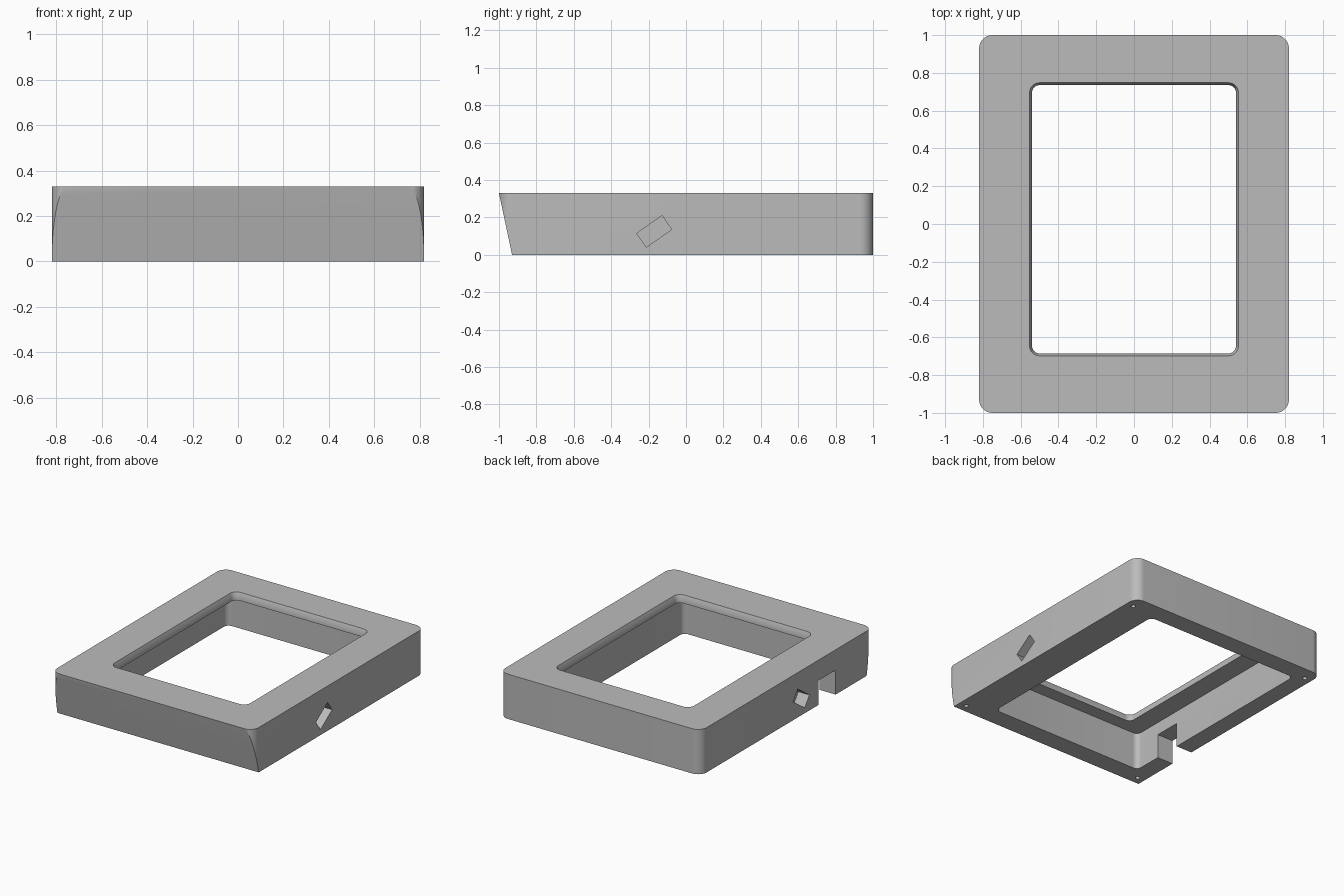
import bpy, bmesh, math
from mathutils import Matrix, Vector

old = bpy.data.objects.get("Cube")
if old:
    bpy.data.objects.remove(old, do_unlink=True)

HEIGHT = 0.33
grey = bpy.data.materials.new("plain grey")
grey.use_nodes = True
grey.diffuse_color = (0.5, 0.5, 0.5, 1)
grey.node_tree.nodes["Principled BSDF"].inputs["Base Color"].default_value = (0.5, 0.5, 0.5, 1)


def make_object(name, bm):
    bmesh.ops.recalc_face_normals(bm, faces=bm.faces)
    mesh = bpy.data.meshes.new(name)
    bm.to_mesh(mesh)
    bm.free()
    mesh.materials.append(grey)
    obj = bpy.data.objects.new(name, mesh)
    bpy.context.collection.objects.link(obj)
    return obj


def rounded_ring(bm, x0, x1, y0, y1, r, z, steps=10):
    centres = [(x1 - r, y1 - r), (x0 + r, y1 - r), (x0 + r, y0 + r), (x1 - r, y0 + r)]
    ring = []
    for corner, (cx, cy) in enumerate(centres):
        for i in range(steps + 1):
            a = math.pi / 2 * (corner + i / steps)
            ring.append(bm.verts.new((cx + r * math.cos(a), cy + r * math.sin(a), z)))
    return ring


def loft(sections):
    """Closed solid through stacked rounded rectangles (x0, x1, y0, y1, r, z)."""
    bm = bmesh.new()
    rings = [rounded_ring(bm, *s) for s in sections]
    for low, high in zip(rings, rings[1:]):
        n = len(low)
        for i in range(n):
            j = (i + 1) % n
            bm.faces.new((low[i], low[j], high[j], high[i]))
    bm.faces.new(rings[0])
    bm.faces.new(rings[-1])
    return bm


def box(name, size, centre, tilt=0.0):
    bm = bmesh.new()
    matrix = Matrix.Translation(centre) @ Matrix.Rotation(tilt, 4, 'X') @ Matrix.Diagonal((*size, 1))
    bmesh.ops.create_cube(bm, size=1, matrix=matrix)
    return make_object(name, bm)


# Outer block with rounded corners and a front that leans forward
bm = loft([(-0.82, 0.82, -1, 1, 0.07, z) for z in (0, HEIGHT)])
bmesh.ops.bisect_plane(bm, geom=bm.verts[:] + bm.edges[:] + bm.faces[:], dist=1e-5,
                       plane_co=Vector((0, -1, HEIGHT)),
                       plane_no=Vector((0, -HEIGHT, -0.07)), clear_outer=True)
bmesh.ops.holes_fill(bm, edges=[e for e in bm.edges if e.is_boundary])
frame = make_object("frame", bm)

cutters = []

# Hollow underside, offset towards one side
cutters.append(make_object("cavity_cutter", loft(
    [(-0.69, 0.57, -0.785, 0.86, 0.04, z) for z in (-0.1, 0.275)])))

# Window through the top plate with a chamfered edge
inner = (-0.54, 0.54, -0.685, 0.735, 0.04)
cutters.append(make_object("window_cutter", loft([
    (*inner, 0.2), (*inner, 0.3),
    (-0.553, 0.553, -0.698, 0.748, 0.053, HEIGHT),
    (-0.553, 0.553, -0.698, 0.748, 0.053, HEIGHT + 0.1)])))

# Tilted pocket in each side wall
for side in (-1, 1):
    cutters.append(box("pocket_cutter", (0.2, 0.165, 0.09),
                       (side * 0.83, -0.17, 0.125), math.radians(35)))

# Cable notch through one side wall
cutters.append(box("notch_cutter", (0.3, 0.2, 0.36), (-0.8, -0.47, 0)))

# Screw holes in the bottom rim
for x in (-0.762, 0.762):
    for y in (-0.87, 0.9):
        bm = bmesh.new()
        bmesh.ops.create_cone(bm, cap_ends=True, segments=20, radius1=0.016, radius2=0.016,
                              depth=0.3, matrix=Matrix.Translation((x, y, 0)))
        cutters.append(make_object("screw_hole_cutter", bm))

# Apply every cut, then discard the cutters
bpy.context.view_layer.objects.active = frame
for cutter in cutters:
    cutter.hide_render = True
    cut = frame.modifiers.new("cut", 'BOOLEAN')
    cut.operation = 'DIFFERENCE'
    cut.solver = 'EXACT'
    cut.object = cutter
    bpy.ops.object.modifier_apply(modifier=cut.name)
    bpy.data.objects.remove(cutter, do_unlink=True)

# Smooth rounded corners, crisp edges
bpy.ops.object.select_all(action='DESELECT')
frame.select_set(True)
bpy.ops.object.shade_smooth_by_angle(angle=math.radians(25))
